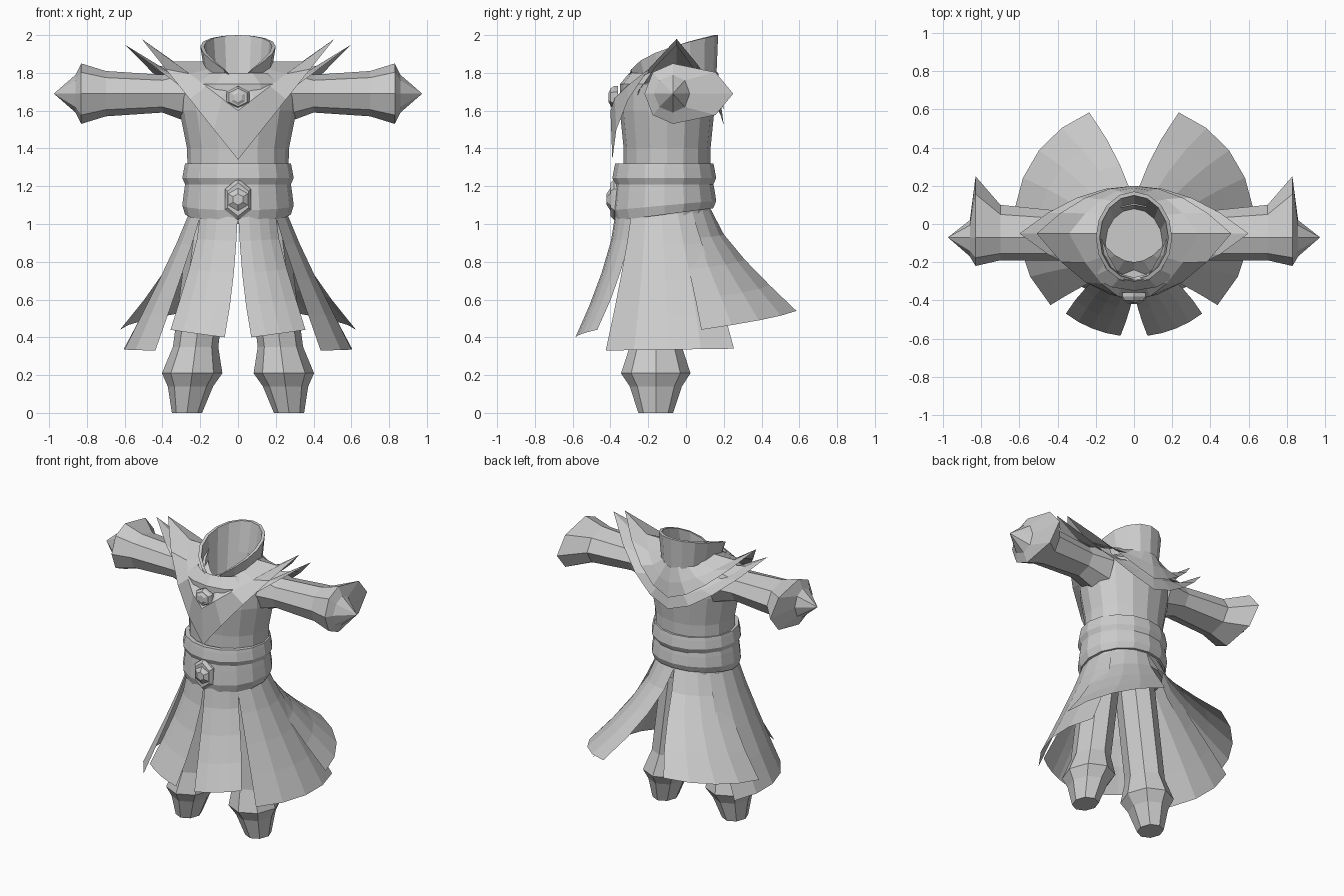
import bpy, bmesh
from math import sin, cos, pi

cube = bpy.data.objects.get("Cube")
if cube:
    bpy.data.objects.remove(cube)

# One plain colour for everything
shade = (0.6, 0.6, 0.6, 1)
grey = bpy.data.materials.new("plain_grey")
grey.use_nodes = True
grey.diffuse_color = shade
grey.node_tree.nodes["Principled BSDF"].inputs["Base Color"].default_value = shade


def loft(name, rows, closed=False, caps=False, mirror=False):
    """Skin equal-length rows of points, optionally mirrored over x."""
    bm = bmesh.new()
    grid = [[bm.verts.new(point) for point in row] for row in rows]
    count = len(rows[0])
    for lower, upper in zip(grid, grid[1:]):
        for i in range(count if closed else count - 1):
            j = (i + 1) % count
            bm.faces.new((lower[i], lower[j], upper[j], upper[i]))
    if caps:
        bm.faces.new(grid[0])
        bm.faces.new(grid[-1])
    bmesh.ops.remove_doubles(bm, verts=bm.verts, dist=0.001)
    bmesh.ops.recalc_face_normals(bm, faces=bm.faces)
    mesh = bpy.data.meshes.new(name)
    bm.to_mesh(mesh)
    bm.free()
    mesh.materials.append(grey)
    obj = bpy.data.objects.new(name, mesh)
    bpy.context.collection.objects.link(obj)
    if mirror:
        obj.modifiers.new("mirror", "MIRROR")


def angles(count):
    return [2 * pi * i / count for i in range(count)]


def mix(start, end, t):
    return start + (end - start) * t


def ring(z, half, depth, x=0, y=-.1, sides=16, tilt=0):
    """Horizontal oval ring, optionally tilted up towards the back."""
    return [(x + half * sin(a), y - depth * cos(a), z - tilt * depth * cos(a))
            for a in angles(sides)]


# Torso, dipping into the collar at the top
loft("torso", [ring(z, half, depth) for z, half, depth in (
    (1, .26, .23), (1.4, .27, .23), (1.6, .31, .25), (1.74, .31, .25),
    (1.8, .2, .2), (1.66, .16, .18))], closed=True, caps=True)


# Sleeves with cuffs flared to the back and pointed ends
def sleeve_ring(x, tall, front, back):
    return [(x, -.07 + cos(a) * (back if cos(a) > 0 else front), 1.69 + tall * sin(a))
            for a in angles(8)]


loft("sleeve", [sleeve_ring(*station) for station in (
    (.24, .16, .14, .16), (.4, .1, .12, .14), (.7, .12, .12, .17),
    (.83, .16, .15, .32), (.86, .1, .1, .09), (.975, 0, 0, 0))],
    closed=True, caps=True, mirror=True)


# Stand-up collar with a rim that climbs towards the back
def rim(half, depth):
    return [(x, y, z + mix(0, .25, max(0, (y + .07 + depth) / (2 * depth)) ** .4))
            for x, y, z in ring(1.75, half, depth, y=-.07)]


loft("collar", [ring(1.76, .17, .22, y=-.06), rim(.2, .24), rim(.18, .22),
                ring(1.66, .15, .18)], closed=True)


# Mantle layers: each row runs from the front, over a shoulder spike, to the back
def mantle_row(half, front, back, z_front, z_spike, z_back, steps=4):
    spike = -.05
    share = [i / steps for i in range(steps + 1)]
    fore = [(half * u, mix(front, spike, u ** 2), mix(z_front, z_spike, u)) for u in share]
    rear = [(half * u, mix(back, spike, u ** 2), mix(z_back, z_spike, u ** 1.5))
            for u in reversed(share[:-1])]
    return fore + rear


loft("mantle_upper", [mantle_row(*row) for row in (
    (.18, -.31, .17, 1.72, 1.86, 1.8),
    (.34, -.4, .19, 1.6, 1.86, 1.7),
    (.51, -.39, .2, 1.34, 1.98, 1.6))], mirror=True)
loft("mantle_lower", [mantle_row(*row) for row in (
    (.2, -.2, .17, 1.7, 1.8, 1.7),
    (.43, -.3, .19, 1.6, 1.84, 1.6),
    (.6, -.3, .2, 1.5, 1.95, 1.52))], mirror=True)

# Belt bands, the lower one dipping at the front
for name, low, high, tilt in (("belt_lower", 1.05, 1.21, .13), ("belt_upper", 1.21, 1.32, 0)):
    loft(name, [ring(mix(low, high, t), half, half - .02, y=-.115, tilt=mix(tilt, 0, t))
                for t, half in ((0, .25), (0, .28), (.3, .295), (.8, .285), (1, .28), (1, .25))],
         closed=True)


# Six-sided plates with raised gems
def badge(name, z, y, wide, tall, depth, taper):
    steps = ((1, 0), (1, .5), (taper, 1))
    loft(name, [[(wide * size * sin(a), y - depth * out, z + tall * size * cos(a))
                 for a in angles(6)] for size, out in steps], closed=True, caps=True)


badge("buckle_plate", 1.13, -.36, .08, .11, .04, .8)
badge("buckle_gem", 1.13, -.38, .06, .06, .04, .5)
badge("chest_clasp", 1.67, -.36, .07, .06, .04, .8)
badge("chest_gem", 1.67, -.38, .05, .05, .03, .5)


# Skirt panels: angles run from 0 at the front to pi at the back
def panel(name, waist, hem, z_hem, reach, curve, steps=4):
    rows = []
    for i in range(steps + 1):
        t = i / steps
        flare = t ** curve
        radius = mix(.25, reach, flare)
        row = []
        for k in range(steps + 1):
            u = k / steps
            a = mix(mix(*waist, u), mix(*hem, u), t)
            row.append((radius * sin(a), mix(-.12, 0, flare) - radius * cos(a),
                        mix(1.08, mix(*z_hem, u), t)))
        rows.append(row)
    loft(name, rows, mirror=True)


panel("skirt_front", (0, .9), (.12, .65), (.4, .44), .59, 1.5)
panel("skirt_side", (.85, 2.2), (.8, 2), (.33, .34), .61, 1.1)
panel("skirt_back", (1.9, pi), (1.7, 2.76), (.44, .54), .63, 1.4)

# Legs leaning out from the hips, ending in flared boots
loft("leg", [ring(z, size, size * 1.15, x=.27 - .13 * z, y=-.16, sides=8)
             for z, size in ((0, .08), (.14, .12), (.21, .16), (.35, .12), (1, .12))],
     closed=True, caps=True, mirror=True)
